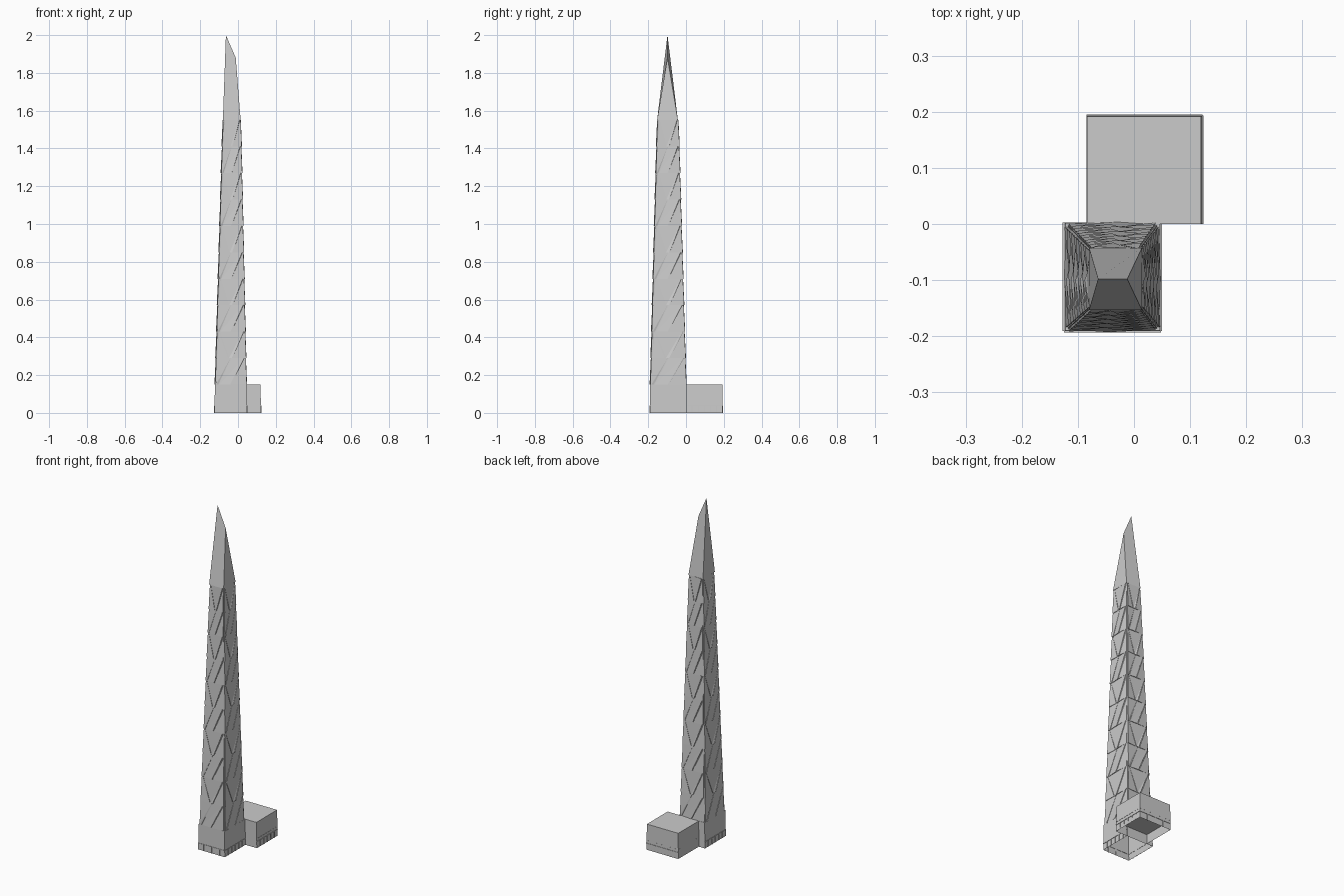
import bpy
from mathutils import Vector

cube = bpy.data.objects.get("Cube")
if cube:
    bpy.data.objects.remove(cube, do_unlink=True)

grey = bpy.data.materials.new("warm_grey")
grey.use_nodes = True
COLOUR = (0.6, 0.6, 0.6, 1)
grey.diffuse_color = COLOUR
grey.node_tree.nodes["Principled BSDF"].inputs["Base Color"].default_value = COLOUR

# Plan rectangles as x0, x1, y0, y1
LOW = (-0.118, 0.041, -0.186, -0.003)
HIGH = (-0.077, 0.011, -0.149, -0.044)
Z0, Z1 = 0.15, 1.55
TIERS = 10


def make(name, verts, faces):
    mesh = bpy.data.meshes.new(name)
    mesh.from_pydata(verts, [], faces)
    mesh.materials.append(grey)
    ob = bpy.data.objects.new(name, mesh)
    bpy.context.collection.objects.link(ob)
    return ob


def ring(rect, z):
    x0, x1, y0, y1 = rect
    return [Vector(p) for p in ((x0, y0, z), (x1, y0, z), (x1, y1, z), (x0, y1, z))]


def shell(name, low, z_low, high, z_high, cap=True):
    """Four walls, open below, with an optional roof."""
    faces = [(i, (i + 1) % 4, (i + 1) % 4 + 4, i + 4) for i in range(4)]
    if cap:
        faces.append((4, 5, 6, 7))
    return make(name, ring(low, z_low) + ring(high, z_high), faces)


def surface(side, u, z, out):
    """Point on a leaning tower side, pushed outward by out."""
    t = (z - Z0) / (Z1 - Z0)
    corners = ring([a + (b - a) * t for a, b in zip(LOW, HIGH)], z)
    p = corners[side].lerp(corners[(side + 1) % 4], u)
    normal = ((0, -1, 0), (1, 0, 0), (0, 1, 0), (-1, 0, 0))[side]
    return p + Vector(normal) * out


# Podium and annex
PODIUM = (-0.125, 0.048, -0.191, 0.003)
ANNEX = (-0.085, 0.122, 0.0, 0.193)
shell("podium", PODIUM, 0, (-0.122, 0.046, -0.19, 0.002), Z0)
shell("annex", ANNEX, 0, (-0.084, 0.119, 0.0, 0.192), Z0)
make("annex_soffit", ring(ANNEX, 0.055), [(3, 2, 1, 0)])

# Tower core
shell("tower_core", LOW, Z0, HIGH, Z1, cap=False)

# Folded cladding panels: slanted strips alternate with spread triangles
STRIPS = ((0, 0), (0.1, 0.5), (0.5, 0.95), (1, 1))
SPREAD = ((0, 0), (0.42, 0.08), (0.55, 0.95), (1, 1))
verts, faces = [], []
for tier in range(TIERS):
    h = (Z1 - Z0) / TIERS
    z_low, z_high = Z0 + tier * h, Z0 + (tier + 1) * h
    cuts = SPREAD if tier % 2 else STRIPS
    for side in range(4):
        for k in range(3):
            (bl, tl), (br, tr) = cuts[k], cuts[k + 1]
            g = 0.015
            uz = ((bl + g, z_low), (br - g, z_low), (tr - g, z_high), (tl + g, z_high))
            lifts = (0.003, 0.007, 0.004, 0.001) if k % 2 else (0.006, 0.003, 0.001, 0.003)
            n = len(verts)
            verts += [surface(side, u, z, 0) for u, z in uz]
            verts += [surface(side, u, z, o) for (u, z), o in zip(uz, lifts)]
            faces += [(n + 4, n + 5, n + 6), (n + 4, n + 6, n + 7)]
            faces += [(n + i, n + (i + 1) % 4, n + (i + 1) % 4 + 4, n + i + 4)
                      for i in range(4)]
make("cladding_panels", verts, faces)

# Spire: a wedge rising to a sloping ridge
crown = [v for v in ring((-0.08, 0.014, -0.153, -0.043), Z1)]
ridge = [Vector((-0.064, -0.098, 2.0)), Vector((-0.012, -0.098, 1.88))]
make("spire", crown + ridge,
     [(0, 1, 5, 4), (1, 2, 5), (2, 3, 4, 5), (3, 0, 4), (3, 2, 1, 0)])


# Thin upright fins and a lintel along the ground floor
def ground_floor(name, rect, side, places):
    corners = ring(rect, 0)
    a, b = corners[side], corners[(side + 1) % 4]
    along = (b - a).normalized()
    out = Vector((along.y, -along.x, 0)) * 0.002
    bars = [(a.lerp(b, u), 0.002, 0, 0.038) for u in places]
    bars.append((a.lerp(b, 0.5), (b - a).length / 2, 0.036, 0.039))
    vs, fs = [], []
    for c, half, low, high in bars:
        n = len(vs)
        for z in (low, high):
            up = Vector((0, 0, z))
            vs += [c + along * s * half + o + up
                   for s, o in ((-1, out), (1, out), (1, -out), (-1, -out))]
        fs += [(n + i, n + (i + 1) % 4, n + (i + 1) % 4 + 4, n + i + 4) for i in range(4)]
        fs += [(n + 3, n + 2, n + 1, n), (n + 4, n + 5, n + 6, n + 7)]
    make(name, vs, fs)


EVEN = [i / 6 for i in range(1, 6)]
ground_floor("podium_front_fins", PODIUM, 0, (0.2, 0.5, 0.8))
ground_floor("podium_left_fins", PODIUM, 1, EVEN)
ground_floor("podium_right_fins", PODIUM, 3, EVEN)
ground_floor("annex_left_fins", ANNEX, 1, EVEN)
ground_floor("annex_back_fins", ANNEX, 2, (0.25, 0.75))
